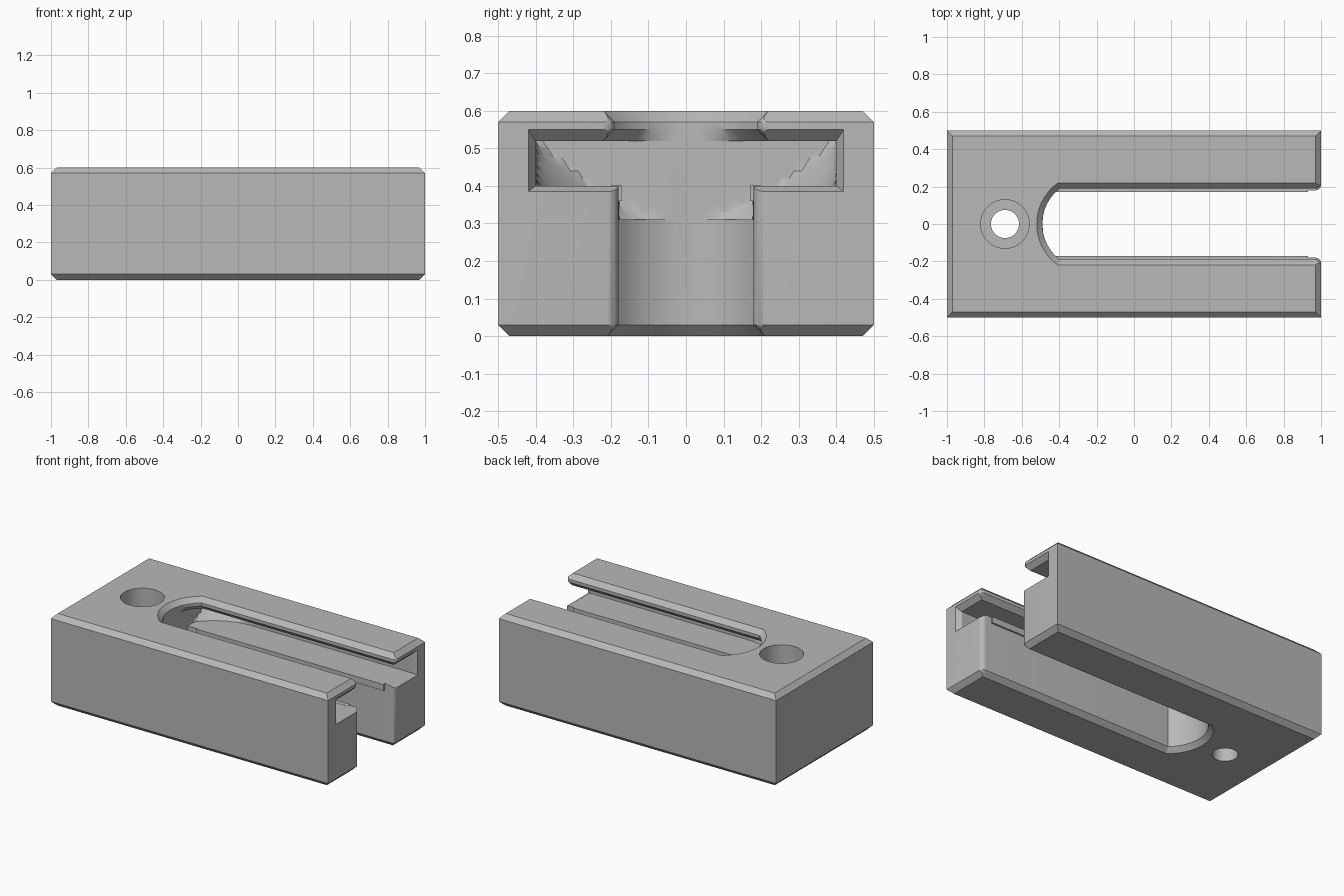
import bpy, bmesh, math

cube = bpy.data.objects.get("Cube")
if cube:
    bpy.data.objects.remove(cube, do_unlink=True)

grey = bpy.data.materials.new("plain_grey")
grey.use_nodes = True
color = (0.48, 0.48, 0.48, 1)
grey.diffuse_color = color
grey.node_tree.nodes["Principled BSDF"].inputs["Base Color"].default_value = color

BACK = -0.488    # inner end wall of the cavity


def loft(name, rings):
    """Closed solid through rings of 3D points."""
    bm = bmesh.new()
    loops = [[bm.verts.new(p) for p in ring] for ring in rings]
    for a, b in zip(loops, loops[1:]):
        for i in range(len(a)):
            j = (i + 1) % len(a)
            bm.faces.new((a[i], a[j], b[j], b[i]))
    bm.faces.new(loops[0][::-1])
    bm.faces.new(loops[-1])
    bmesh.ops.recalc_face_normals(bm, faces=bm.faces)
    mesh = bpy.data.meshes.new(name)
    bm.to_mesh(mesh)
    bm.free()
    mesh.materials.append(grey)
    obj = bpy.data.objects.new(name, mesh)
    bpy.context.collection.objects.link(obj)
    return obj


def rect(hx, hy, z):
    return [(-hx, -hy, z), (hx, -hy, z), (hx, hy, z), (-hx, hy, z)]


def circle(x, r, z, n=64):
    return [(x + r * math.cos(i * math.tau / n), r * math.sin(i * math.tau / n), z)
            for i in range(n)]


def slot(w, r, z, limit=-1):
    """Slot outline: shallow arc at the closed end, rounded flare at the mouth."""
    half = math.asin(w / r)
    arc = [(-0.25 - r * math.cos(a), r * math.sin(a))
           for a in (half * (1 - i / 12) for i in range(25))]
    flare = [(0.97 + 0.03 * math.sin(a), w + 0.03 * (1 - math.cos(a)))
             for a in (math.pi / 2 * i / 6 for i in range(7))]
    mouth = flare + [(1.1, w + 0.03)]
    pts = arc + [(x, -y) for x, y in mouth] + mouth[::-1]
    return [(max(x, limit), y, z) for x, y in pts]


def cone(z, half_width):
    """Slice of the conical seat, trimmed by the end wall and the sides."""
    r = 0.318 + (z - 0.31) * 0.905
    return [(max(x, BACK), max(-half_width, min(half_width, y)), z)
            for x, y, z in circle(-0.175, r, z, 96)]


def channel(x, hy, low, high):
    return [(x, -hy, low), (x, hy, low), (x, hy, high), (x, -hy, high)]


# Chamfered block
body = loft("body", [rect(0.97, 0.47, 0), rect(1, 0.5, 0.03),
                     rect(1, 0.5, 0.57), rect(0.97, 0.47, 0.6)])

cutters = [
    # wide channel with flared mouth
    loft("channel_cut", [channel(-0.175, 0.4, 0.4, 0.52), channel(0.97, 0.4, 0.4, 0.52),
                         channel(1, 0.42, 0.385, 0.55), channel(1.1, 0.42, 0.385, 0.55)]),
    # conical seat above and below the channel floor
    loft("seat_cut", [cone(0.4 + 0.0199 * i, 0.4) for i in range(7)]),
    loft("lower_seat_cut", [cone(0.31 + 0.0199 * i, 0.179) for i in range(6)]),
    # lower slot, chamfered at the base
    loft("lower_slot_cut", [slot(0.22, 0.28, -0.01), slot(0.18, 0.24, 0.03),
                            slot(0.18, 0.24, 0.31), slot(0.18, 0.24, 0.45, BACK)]),
    # upper slot, chamfered on both edges
    loft("lip_cut", [slot(0.23, 0.28, 0.51, BACK), slot(0.19, 0.24, 0.55, BACK)]),
    loft("upper_slot_cut", [slot(0.19, 0.24, 0.54, BACK), slot(0.19, 0.24, 0.57),
                            slot(0.23, 0.28, 0.61)]),
    # stepped fixing hole
    loft("hole_cut", [circle(-0.69, 0.075, -0.1), circle(-0.69, 0.075, 0.4)]),
    loft("counterbore_cut", [circle(-0.69, 0.13, 0.3), circle(-0.69, 0.13, 0.7)]),
]

bpy.context.view_layer.objects.active = body
for cutter in cutters:
    cutter.hide_render = True
    mod = body.modifiers.new(cutter.name, "BOOLEAN")
    mod.operation = "DIFFERENCE"
    mod.solver = "EXACT"
    mod.object = cutter
    bpy.ops.object.modifier_apply(modifier=mod.name)
    bpy.data.objects.remove(cutter, do_unlink=True)

# Thin guide ridges along the slot
for side, name in ((1, "left_ridge"), (-1, "right_ridge")):
    loft(name, [[(x, side * y, z) for x, y in
                 ((-0.42, 0.17), (0.93, 0.17), (0.93, 0.2), (-0.42, 0.2))]
                for z in (0.36, 0.401)])

# Smooth the curved walls, keep the edges crisp
bpy.ops.object.select_all(action="DESELECT")
body.select_set(True)
bpy.ops.object.shade_smooth_by_angle(angle=math.radians(25))
